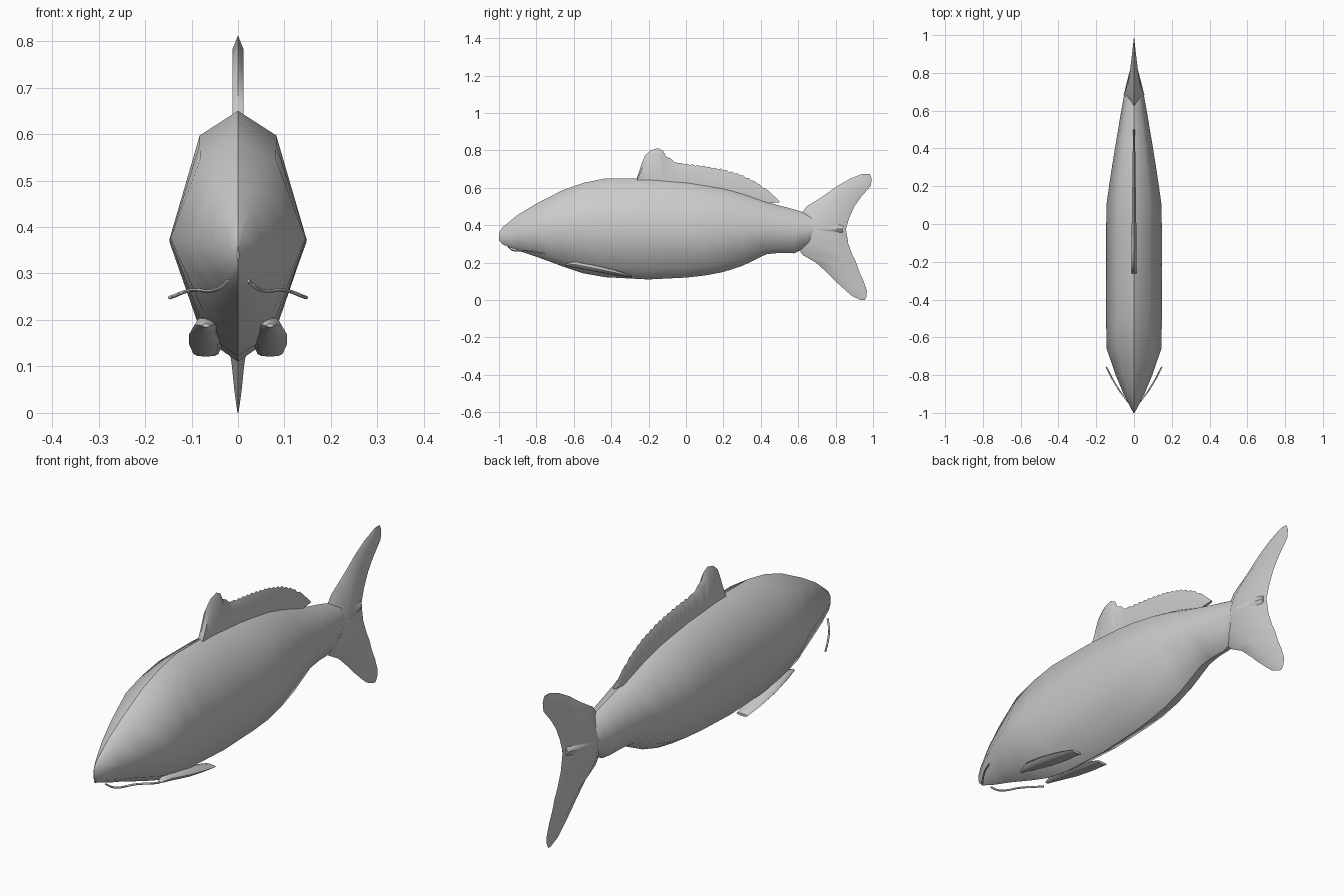
import bpy, bmesh, math

if "Cube" in bpy.data.objects:
    bpy.data.objects.remove(bpy.data.objects["Cube"])

# One plain grey for the whole fish
grey = bpy.data.materials.new("soft grey")
grey.use_nodes = True
colour = (0.6, 0.6, 0.6, 1)
grey.diffuse_color = colour
grey.node_tree.nodes["Principled BSDF"].inputs["Base Color"].default_value = colour


def finish(obj, angle):
    obj.data.materials.append(grey)
    bpy.ops.object.select_all(action='DESELECT')
    obj.select_set(True)
    bpy.context.view_layer.objects.active = obj
    bpy.ops.object.shade_smooth_by_angle(angle=math.radians(angle))


def loft(name, rings, angle=45):
    """Skin a row of closed rings and cap both ends."""
    bm = bmesh.new()
    rows = [[bm.verts.new(p) for p in ring] for ring in rings]
    n = len(rows[0])
    for a, b in zip(rows, rows[1:]):
        for i in range(n):
            j = (i + 1) % n
            bm.faces.new((a[i], a[j], b[j], b[i]))
    bm.faces.new(rows[0])
    bm.faces.new(rows[-1])
    bmesh.ops.recalc_face_normals(bm, faces=bm.faces)
    mesh = bpy.data.meshes.new(name)
    bm.to_mesh(mesh)
    bm.free()
    obj = bpy.data.objects.new(name, mesh)
    bpy.context.collection.objects.link(obj)
    finish(obj, angle)


def lerp(points, y):
    for (y0, z0), (y1, z1) in zip(points, points[1:]):
        if y <= y1:
            return z0 + (z1 - z0) * (y - y0) / (y1 - y0)
    return points[-1][1]


# Body: keeled section, (y, top, bottom, half width)
body = [(-1, .36, .32, .002), (-.98, .39, .297, .014), (-.9, .455, .265, .055),
        (-.8, .515, .232, .097), (-.66, .587, .18, .145), (-.55, .626, .143, .147),
        (-.43, .65, .122, .147), (-.2, .65, .11, .147), (0, .634, .12, .147),
        (.1, .618, .131, .146), (.2, .6, .15, .132), (.3, .572, .182, .117),
        (.43, .525, .245, .096), (.5, .505, .252, .084), (.58, .484, .25, .071),
        (.64, .465, .28, .06), (.72, .44, .32, .046), (.84, .4, .36, .015)]
section = [(0, 1), (.56, .9), (1, .48), (.52, .1), (0, 0),
           (-.52, .1), (-1, .48), (-.56, .9)]
loft("body", [[(w * sx, y, b + (t - b) * sz) for sx, sz in section]
              for y, t, b, w in body])

# Forked tail: lens section, (z, leading y, trailing y, half thickness)
tail = [(.675, .945, .983, .002), (.65, .88, .993, .008), (.61, .81, .988, .013),
        (.55, .725, .935, .022), (.5, .645, .9, .032), (.44, .6, .873, .046),
        (.38, .58, .855, .055), (.3, .58, .868, .046), (.24, .625, .89, .036),
        (.2, .695, .91, .028), (.15, .75, .927, .02), (.1, .8, .95, .013),
        (.05, .855, .967, .008), (.02, .89, .965, .004), (0, .935, .955, .001)]
loft("tail_fin", [[(0, a, z), (h, a + .38 * (b - a), z),
                   (0, b, z), (-h, a + .38 * (b - a), z)]
                  for z, a, b, h in tail], 60)

# Dorsal fin: tall front lobe, then a finely notched edge
crest = [(-.262, .655), (-.24, .72), (-.22, .772), (-.19, .8), (-.15, .812),
         (-.122, .798), (-.108, .768), (-.08, .755), (-.06, .735), (0, .73),
         (.1, .718), (.2, .7), (.3, .67), (.38, .63), (.44, .585), (.5, .528)]
root = [(-.262, .63), (0, .61), (.2, .575), (.3, .548), (.4, .515), (.5, .522)]
stops = [y for y, z in crest if y < -.05]
stops += [-.04 + .015 * i for i in range(37) if -.04 + .015 * i <= .5]
rings = []
for i, y in enumerate(stops):
    notch = .007 * (i % 2) if -.04 < y < .42 else 0
    top, low = lerp(crest, y) - notch, lerp(root, y)
    h = .012 - .007 * max(0, y) / .5
    shoulder = max(top - .03, low + .4 * (top - low))
    rings.append([(0, y, top), (h, y, shoulder), (h, y, low),
                  (-h, y, low), (-h, y, shoulder)])
loft("dorsal_fin", rings)

# Paired belly fins and barbels
belly_fin = [(-.645, .008, .188, .004), (-.59, .024, .19, .017),
             (-.48, .037, .168, .018), (-.38, .036, .147, .014), (-.29, .027, .127, .006)]
whisker = [(.022, -.95, .284), (.045, -.925, .266), (.1, -.845, .264), (.147, -.757, .248)]
for side, s in (("left", 1), ("right", -1)):
    loft(side + "_belly_fin",
         [[(s * (.069 + w * math.cos(k * math.pi / 4)), y,
            z + h * math.sin(k * math.pi / 4)) for k in range(8)]
          for y, w, z, h in belly_fin], 60)
    curve = bpy.data.curves.new(side + "_barbel", 'CURVE')
    curve.dimensions = '3D'
    curve.bevel_depth = .004
    curve.bevel_resolution = 1
    curve.use_fill_caps = True
    spline = curve.splines.new('BEZIER')
    spline.bezier_points.add(len(whisker) - 1)
    for p, (x, y, z) in zip(spline.bezier_points, whisker):
        p.co = (s * x, y, z)
        p.handle_left_type = p.handle_right_type = 'AUTO'
    obj = bpy.data.objects.new(side + "_barbel", curve)
    bpy.context.collection.objects.link(obj)
    obj.select_set(True)
    bpy.context.view_layer.objects.active = obj
    bpy.ops.object.convert(target='MESH')
    finish(bpy.context.view_layer.objects.active, 60)
